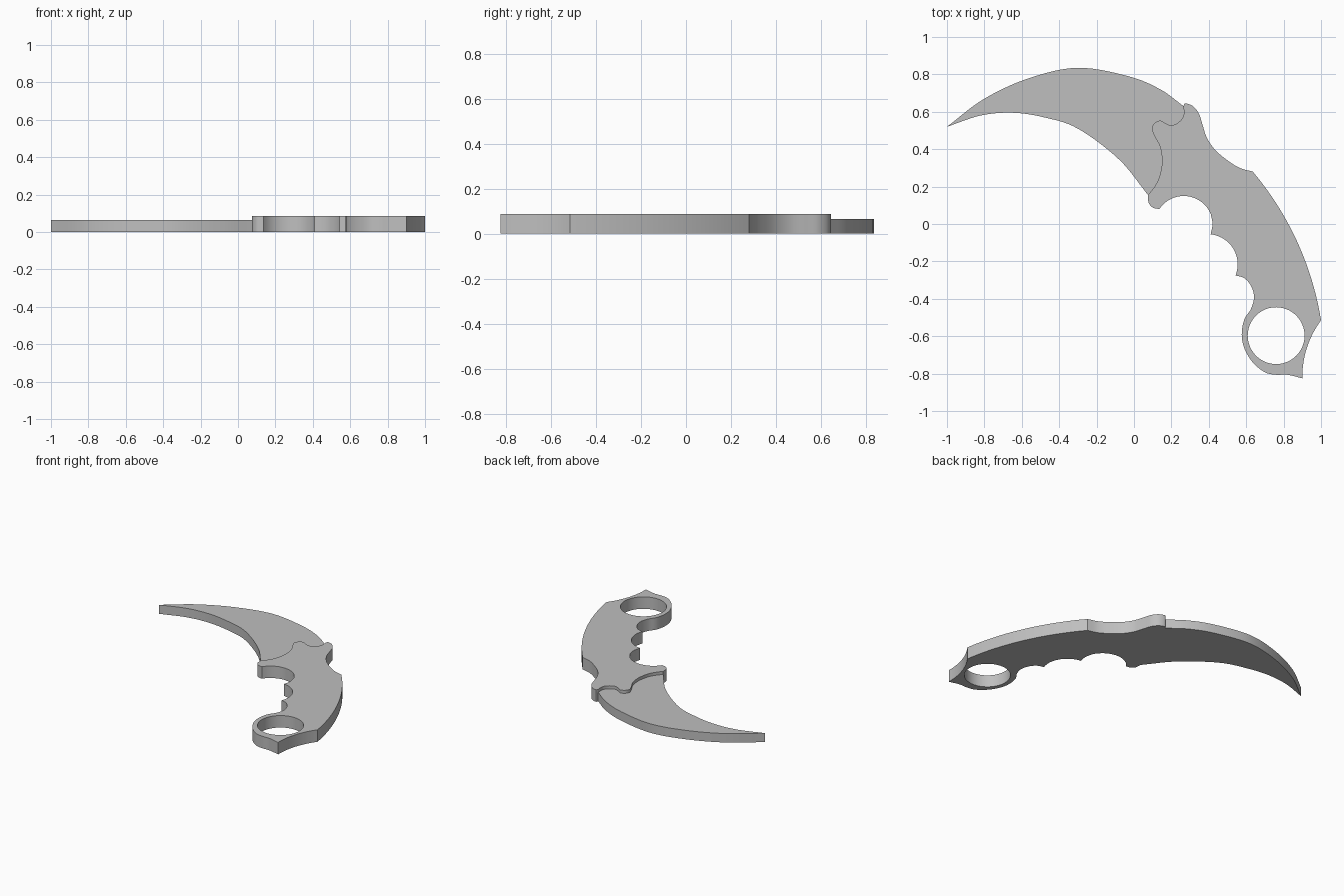
import bpy, bmesh, math
from mathutils import Vector

if "Cube" in bpy.data.objects:
    bpy.data.objects.remove(bpy.data.objects["Cube"])

grey = bpy.data.materials.new("matte grey")
grey.diffuse_color = (0.52, 0.52, 0.52, 1)
grey.use_nodes = True
grey.node_tree.nodes["Principled BSDF"].inputs["Base Color"].default_value = grey.diffuse_color


def arc(a, m, b, n=14):
    """Circular arc from a through m to b."""
    a, m, b = Vector(a), Vector(m), Vector(b)
    d = 2 * (a.x * (m.y - b.y) + m.x * (b.y - a.y) + b.x * (a.y - m.y))
    A, M, B = a.dot(a), m.dot(m), b.dot(b)
    c = Vector(((A * (m.y - b.y) + M * (b.y - a.y) + B * (a.y - m.y)) / d,
                (A * (b.x - m.x) + M * (a.x - b.x) + B * (m.x - a.x)) / d))
    t = [math.atan2(p.y - c.y, p.x - c.x) for p in (a, m, b)]
    sweep, mid = (t[2] - t[0]) % math.tau, (t[1] - t[0]) % math.tau
    if mid > sweep:
        sweep -= math.tau
    r = (a - c).length
    return [c + r * Vector((math.cos(t[0] + sweep * i / n), math.sin(t[0] + sweep * i / n)))
            for i in range(n + 1)]


def spline(*pts, n=5):
    """Smooth path through all points."""
    p = [Vector(q) for q in pts]
    p = [2 * p[0] - p[1]] + p + [2 * p[-1] - p[-2]]
    out = []
    for i in range(1, len(p) - 2):
        a, b, c, d = p[i - 1:i + 3]
        for k in range(n):
            t = k / n
            out.append(0.5 * (2 * b + (c - a) * t + (2 * a - 5 * b + 4 * c - d) * t * t
                              + (3 * b - a - 3 * c + d) * t ** 3))
    return out + [p[-2]]


def outline(*paths):
    """Join paths end to end into one closed loop without doubled points."""
    loop = []
    for path in paths:
        for q in path:
            if not loop or (q - loop[-1]).length > 1e-4:
                loop.append(q)
    if (loop[0] - loop[-1]).length < 1e-4:
        loop.pop()
    return loop


def slab(name, height, *loops):
    """Flat plate from z = 0 to height; loops after the first are holes."""
    bm = bmesh.new()
    for loop in loops:
        vs = [bm.verts.new((q.x, q.y, 0)) for q in loop]
        for i, v in enumerate(vs):
            bm.edges.new((vs[i - 1], v))
    bmesh.ops.triangle_fill(bm, use_beauty=True, use_dissolve=False, edges=bm.edges[:])
    ext = bmesh.ops.extrude_face_region(bm, geom=bm.faces[:], use_keep_orig=True)
    bmesh.ops.translate(bm, vec=(0, 0, height),
                        verts=[g for g in ext["geom"] if isinstance(g, bmesh.types.BMVert)])
    bmesh.ops.recalc_face_normals(bm, faces=bm.faces[:])
    mesh = bpy.data.meshes.new(name)
    bm.to_mesh(mesh)
    bm.free()
    mesh.materials.append(grey)
    ob = bpy.data.objects.new(name, mesh)
    bpy.context.collection.objects.link(ob)
    bpy.ops.object.select_all(action='DESELECT')
    ob.select_set(True)
    bpy.context.view_layer.objects.active = ob
    bpy.ops.object.shade_smooth_by_angle(angle=math.radians(30))


# Curved seam shared by blade and handle, from the spine to the edge
seam = spline((0.265, 0.63), (0.265, 0.58), (0.24, 0.545), (0.2, 0.527), (0.165, 0.54),
              (0.14, 0.553), (0.11, 0.54), (0.095, 0.51), (0.11, 0.47), (0.14, 0.41),
              (0.15, 0.33), (0.135, 0.25), (0.11, 0.2), (0.075, 0.155))

# Blade: spine, seam, inner edge
spine = spline((-1, 0.52), (-0.8, 0.67), (-0.56, 0.78), (-0.3, 0.835), (-0.03, 0.79),
               (0.14, 0.72), (0.265, 0.63), n=7)
edge = spline((0.075, 0.155), (-0.08, 0.345), (-0.3, 0.51), (-0.48, 0.57), (-0.65, 0.595),
              (-0.82, 0.58), (-1, 0.52), n=7)
slab("blade", 0.065, outline(spine, seam, edge))

# Handle: guard, finger grooves, finger ring, rear spur, back and thumb rest
guard = spline((0.075, 0.155), (0.078, 0.115), (0.1, 0.088), (0.135, 0.08))
grooves = (arc((0.135, 0.08), (0.27, 0.15), (0.41, 0.055))
           + spline((0.41, 0.055), (0.42, 0), (0.41, -0.055))
           + arc((0.41, -0.055), (0.515, -0.11), (0.543, -0.275)))
ring = spline((0.543, -0.275), (0.59, -0.29), (0.625, -0.33), (0.642, -0.39), (0.625, -0.455),
              (0.59, -0.51), (0.576, -0.59), (0.59, -0.665), (0.635, -0.74), (0.7, -0.793),
              (0.76, -0.806), (0.82, -0.806), (0.9, -0.825))
spur = arc((0.9, -0.825), (0.925, -0.66), (1, -0.515))
back = arc((1, -0.515), (0.875, -0.1), (0.635, 0.28), n=20)
rest = spline((0.635, 0.28), (0.565, 0.3), (0.5, 0.34), (0.435, 0.395), (0.39, 0.46),
              (0.365, 0.535), (0.347, 0.59), (0.315, 0.63), (0.275, 0.645), (0.265, 0.63))
hole = [Vector((0.76 + 0.152 * math.cos(math.tau * i / 48),
                -0.597 + 0.152 * math.sin(math.tau * i / 48))) for i in range(48)]
slab("handle", 0.087, outline(guard, grooves, ring, spur, back, rest, seam), hole)
